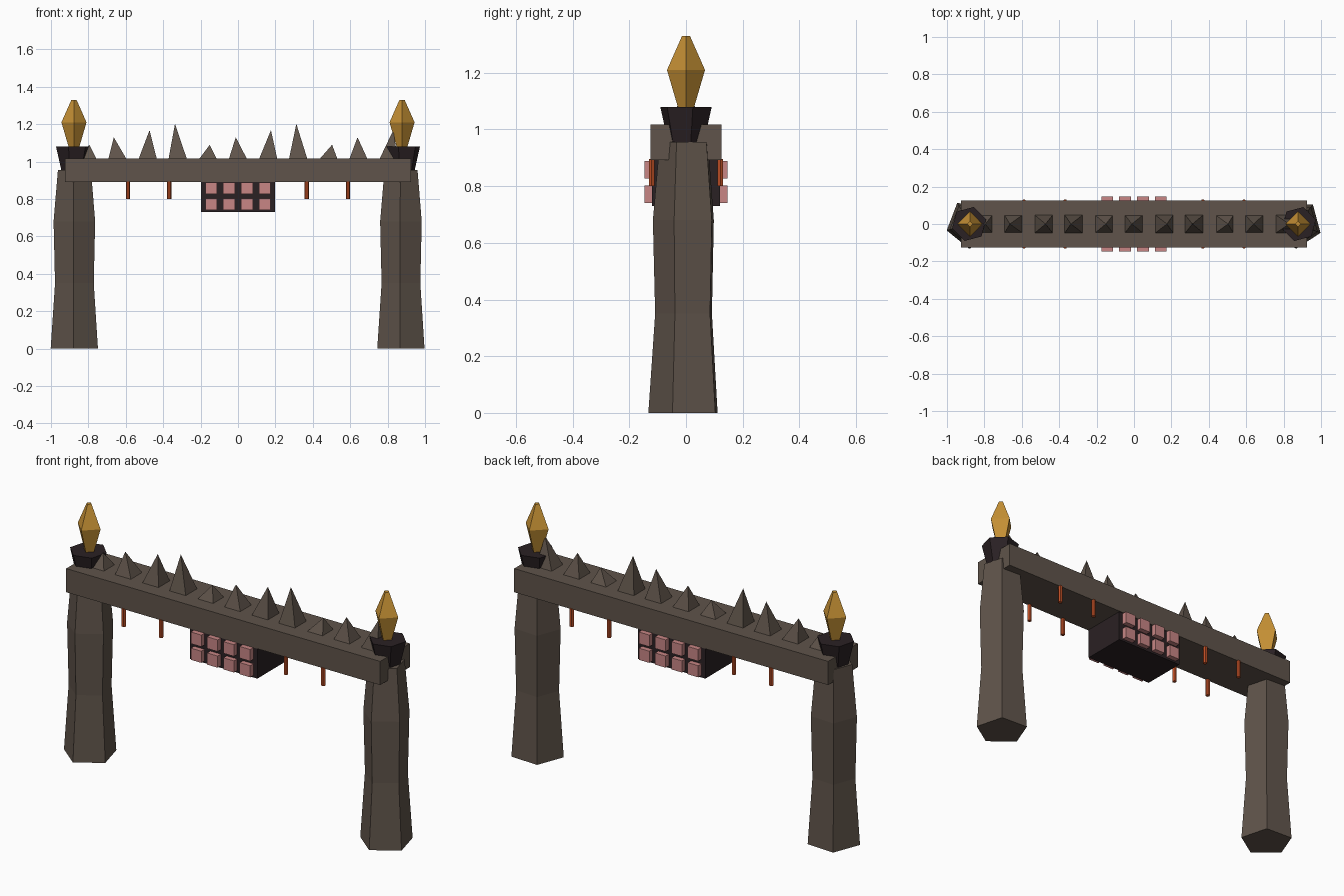
import bpy, bmesh
from math import sin, cos, radians

cube = bpy.data.objects.get("Cube")
if cube:
    bpy.data.objects.remove(cube, do_unlink=True)


def material(name, rgb):
    m = bpy.data.materials.new(name)
    m.use_nodes = True
    m.diffuse_color = (*rgb, 1)
    m.node_tree.nodes["Principled BSDF"].inputs["Base Color"].default_value = (*rgb, 1)
    return m


stone = material("brown_stone", (0.115, 0.088, 0.069))
dark = material("dark_iron", (0.023, 0.015, 0.017))
gold = material("gold_flame", (0.56, 0.28, 0.035))
rust = material("orange_rod", (0.50, 0.075, 0.018))
pink = material("pink_block", (0.58, 0.24, 0.235))


def finish(name, bm, mat):
    bmesh.ops.recalc_face_normals(bm, faces=bm.faces)
    me = bpy.data.meshes.new(name)
    bm.to_mesh(me)
    bm.free()
    me.materials.append(mat)
    ob = bpy.data.objects.new(name, me)
    bpy.context.collection.objects.link(ob)
    return ob


def loft(name, x, y, sides, turn, profile, mat):
    """Stack of regular polygons; profile is a list of (height, radius)."""
    bm = bmesh.new()
    rings = []
    for z, r in profile:
        angles = [radians(turn + 360 * i / sides) for i in range(sides)]
        rings.append([bm.verts.new((x + r * cos(a), y + r * sin(a), z)) for a in angles])
    for a, b in zip(rings, rings[1:]):
        for i in range(sides):
            j = (i + 1) % sides
            bm.faces.new((a[i], a[j], b[j], b[i]))
    bm.faces.new(rings[0])
    bm.faces.new(rings[-1])
    return finish(name, bm, mat)


def box(name, lo, hi, mat):
    bm = bmesh.new()
    bmesh.ops.create_cube(bm, size=1)
    for v in bm.verts:
        v.co = [(a + b) / 2 + c * (b - a) for a, b, c in zip(lo, hi, v.co)]
    return finish(name, bm, mat)


def spike(name, x, z, half, tip_x, tip_z):
    bm = bmesh.new()
    base = [bm.verts.new((x + sx * half, sy * half, z))
            for sx, sy in ((-1, -1), (1, -1), (1, 1), (-1, 1))]
    tip = bm.verts.new((tip_x, 0, tip_z))
    bm.faces.new(base)
    for i in range(4):
        bm.faces.new((base[i], base[(i + 1) % 4], tip))
    return finish(name, bm, stone)


# Pillars with their braziers and flames
for side, s in (("right", -1), ("left", 1)):
    loft(side + "_pillar", s * 0.873, 0, 5, -93,
         [(0, 0.133), (0.35, 0.109), (0.68, 0.117), (0.955, 0.093)], stone)
    loft(side + "_brazier", s * 0.882, 0, 6, 15,
         [(0.955, 0.065), (1.08, 0.094)], dark)
    loft(side + "_flame", s * 0.877, 0, 4, 0,
         [(1.07, 0.026), (1.21, 0.067), (1.33, 0.014)], gold)

# Cross beam
box("beam", (-0.925, -0.125, 0.892), (0.925, 0.125, 1.018), stone)

# Row of leaning spikes in four repeating heights
heights = (1.09, 1.13, 1.168, 1.202)
leans = (0.01, -0.02, 0.01, -0.015, 0.01, -0.012, 0.015, -0.01, 0.02, -0.005, 0.025)
for i, lean in enumerate(leans):
    x = (i - 5) * 0.161
    spike(f"spike_{i + 1}", x, 1.01, 0.05, x + lean, heights[i % 4])

# Hanging box with blocks on both faces
box("hanging_box", (-0.198, -0.12, 0.73), (0.198, 0.12, 0.892), dark)
for face, s in (("front", -1), ("back", 1)):
    for row, z in enumerate((0.772, 0.858)):
        for col in range(4):
            x = (col - 1.5) * 0.096
            ys = sorted((s * 0.11, s * 0.147))
            box(f"{face}_block_{row + 1}_{col + 1}", (x - 0.031, ys[0], z - 0.031),
                (x + 0.031, ys[1], z + 0.031), pink)
    # Short rods under the beam edges
    for i, x in enumerate((-0.588, -0.368, 0.368, 0.588)):
        loft(f"{face}_rod_{i + 1}", x, s * 0.121, 6, 0,
             [(0.8, 0.0115), (0.895, 0.0115)], rust)
